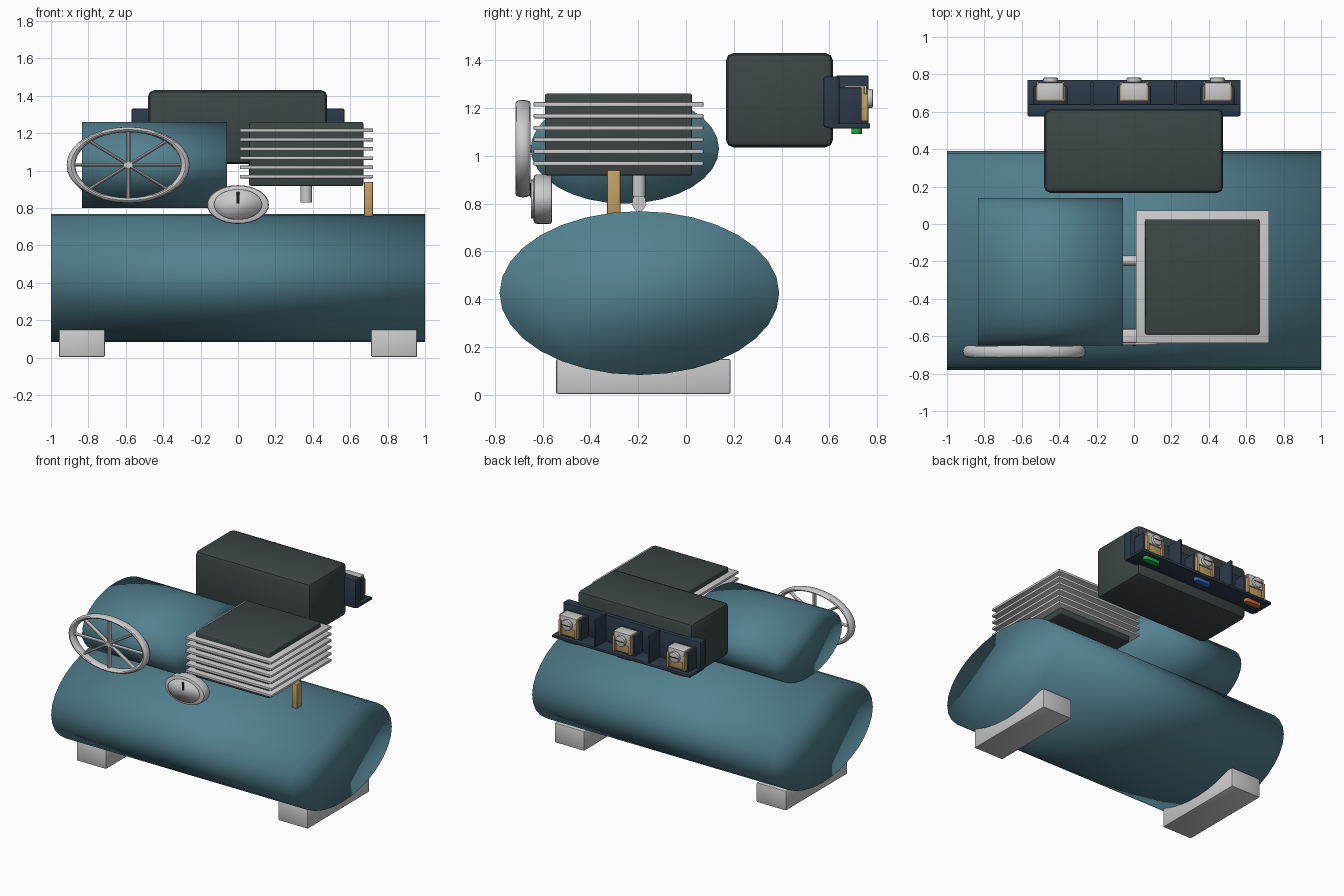
import bpy, math

if "Cube" in bpy.data.objects:
    bpy.data.objects.remove(bpy.data.objects["Cube"])

def mat(name, c):
    m = bpy.data.materials.new(name)
    m.diffuse_color = (*c, 1)
    m.use_nodes = True
    m.node_tree.nodes["Principled BSDF"].inputs["Base Color"].default_value = m.diffuse_color
    return m

TEAL = mat("teal_paint", (0.085, 0.22, 0.28))
DARK = mat("dark_iron", (0.045, 0.06, 0.06))
NAVY = mat("navy_plastic", (0.025, 0.042, 0.068))
BRASS = mat("brass", (0.55, 0.36, 0.13))
BLACK = mat("black", (0.01, 0.01, 0.012))
GREEN = mat("green", (0.02, 0.4, 0.06))
BLUE = mat("blue", (0.04, 0.14, 0.5))
ORANGE = mat("orange", (0.6, 0.16, 0.03))

def finish(name, m, bevel=0, smooth="angle", segs=2):
    o = bpy.context.object
    o.name = name
    bpy.ops.object.transform_apply(location=False, rotation=True, scale=True)
    if m:
        o.data.materials.append(m)
    if bevel:
        b = o.modifiers.new("bevel", 'BEVEL')
        b.width, b.segments, b.limit_method = bevel, segs, 'ANGLE'
        bpy.ops.object.modifier_apply(modifier="bevel")
    if smooth == "full":
        bpy.ops.object.shade_smooth()
    elif smooth == "angle":
        bpy.ops.object.shade_smooth_by_angle(angle=math.radians(35))
    return o

def box(name, x, y, z, m=None, bevel=0, smooth="angle"):
    """Box from (min, max) ranges."""
    bpy.ops.mesh.primitive_cube_add(size=1, location=[(a + b) / 2 for a, b in (x, y, z)])
    bpy.context.object.scale = [b - a for a, b in (x, y, z)]
    return finish(name, m, bevel, smooth)

def cyl(name, axis, x, y, z, m=None, bevel=0, smooth="angle", n=32):
    """Elliptic cylinder along an axis, filling (min, max) ranges."""
    rot = {'x': (0, math.pi / 2, 0), 'y': (math.pi / 2, 0, 0), 'z': (0, 0, 0)}[axis]
    bpy.ops.mesh.primitive_cylinder_add(vertices=n, radius=0.5, depth=1, rotation=rot)
    bpy.ops.object.transform_apply(location=False, rotation=True, scale=False)
    o = bpy.context.object
    o.location = [(a + b) / 2 for a, b in (x, y, z)]
    o.scale = [b - a for a, b in (x, y, z)]
    return finish(name, m, bevel, smooth)

# Air tank and motor
cyl("tank", 'x', (-1, 1), (-0.78, 0.39), (0.083, 0.768), TEAL, smooth="full")
cyl("motor", 'x', (-0.835, -0.06), (-0.65, 0.138), (0.80, 1.26), TEAL, smooth="full")

# Feet
for s, side in ((-1, "left"), (1, "right")):
    c = s * 0.835
    box(side + "_foot", (c - 0.123, c + 0.123), (-0.543, 0.187), (0.003, 0.15), None, 0.008)

# Flywheel: rim, spokes and hub
wx, wy, wz = -0.587, -0.682, 1.03
bpy.ops.mesh.primitive_torus_add(major_radius=0.306, minor_radius=0.023, major_segments=40,
                                 minor_segments=12, rotation=(math.pi / 2, 0, 0))
bpy.ops.object.transform_apply(location=False, rotation=True, scale=False)
bpy.context.object.location = (wx, wy, wz)
bpy.context.object.scale = (1, 1.4, 0.62)
finish("flywheel_rim", None)
for i in range(4):
    a = i * math.pi / 4
    bpy.ops.mesh.primitive_cylinder_add(vertices=10, radius=0.012, depth=0.6,
                                        rotation=(0, a, 0))
    bpy.ops.object.transform_apply(location=False, rotation=True, scale=False)
    bpy.context.object.location = (wx, wy, wz)
    bpy.context.object.scale = (1, 1.4, 0.62)
    finish("flywheel_spoke", None)
cyl("flywheel_hub", 'y', (wx - 0.025, wx + 0.025), (-0.70, -0.64), (wz - 0.016, wz + 0.016))

# Pump head with cooling fins
box("pump_head", (0.06, 0.67), (-0.59, 0.025), (0.918, 1.26), DARK, 0.008, "full")
for i in range(6):
    z = 0.968 + i * 0.0494
    box("cooling_fin", (0.01, 0.723), (-0.637, 0.073), (z - 0.009, z + 0.009), None, 0.003)

# Pipes under the head
box("brass_pipe", (0.675, 0.721), (-0.33, -0.275), (0.755, 0.94), BRASS, 0.003)
cyl("outlet_pipe", 'z', (0.335, 0.395), (-0.225, -0.168), (0.83, 0.925), n=16)
cyl("valve_pipe", 'x', (-0.09, 0.09), (-0.225, -0.168), (0.765, 0.845), n=16)

# Pressure gauge
cyl("gauge_body", 'y', (-0.165, 0.165), (-0.637, -0.56), (0.715, 0.922), None, 0.012)
cyl("gauge_face", 'y', (-0.128, 0.128), (-0.648, -0.63), (0.738, 0.90), smooth="full")
box("gauge_needle", (-0.007, 0.007), (-0.652, -0.645), (0.825, 0.885), BLACK)

# Control box
box("control_box", (-0.48, 0.477), (0.167, 0.615), (1.035, 1.43), DARK, 0.032)

# Terminal block: back plate, shelf, dividers
box("terminal_back", (-0.57, 0.57), (0.575, 0.642), (1.118, 1.332), NAVY, 0.01)
box("terminal_shelf", (-0.57, 0.57), (0.60, 0.77), (1.115, 1.135), NAVY, 0.003)
for x in (-0.225, 0.222):
    box("terminal_divider", (x - 0.008, x + 0.008), (0.63, 0.763), (1.125, 1.335), NAVY, 0.002)

# Three terminals with screws and indicator pills
for x, m in ((-0.446, ORANGE), (0, BLUE), (0.446, GREEN)):
    box("terminal_base", (x - 0.09, x + 0.09), (0.64, 0.735), (1.132, 1.285), NAVY, 0.004)
    box("terminal_plate", (x - 0.075, x + 0.075), (0.66, 0.746), (1.145, 1.29), BRASS, 0.003)
    for s in (-1, 1):
        c = x + s * 0.066
        box("terminal_lug", (c - 0.009, c + 0.009), (0.735, 0.762), (1.145, 1.26), BRASS, 0.002)
    box("clamp_plate", (x - 0.068, x + 0.068), (0.665, 0.756), (1.205, 1.293), None, 0.003)
    cyl("screw_shank", 'y', (x - 0.022, x + 0.022), (0.70, 0.772), (1.218, 1.262), n=16)
    cyl("screw_head", 'y', (x - 0.04, x + 0.04), (0.757, 0.782), (1.2, 1.28), None, 0.006, n=24)
    box("screw_slot", (x - 0.034, x + 0.034), (0.778, 0.783), (1.236, 1.244), BLACK)
    box("indicator_bar", (x - 0.045, x + 0.045), (0.692, 0.736), (1.09, 1.12), m, 0.003)
    for s in (-1, 1):
        c = x + s * 0.045
        cyl("indicator_end", 'z', (c - 0.022, c + 0.022), (0.692, 0.736), (1.09, 1.12), m, 0.003, n=20)
